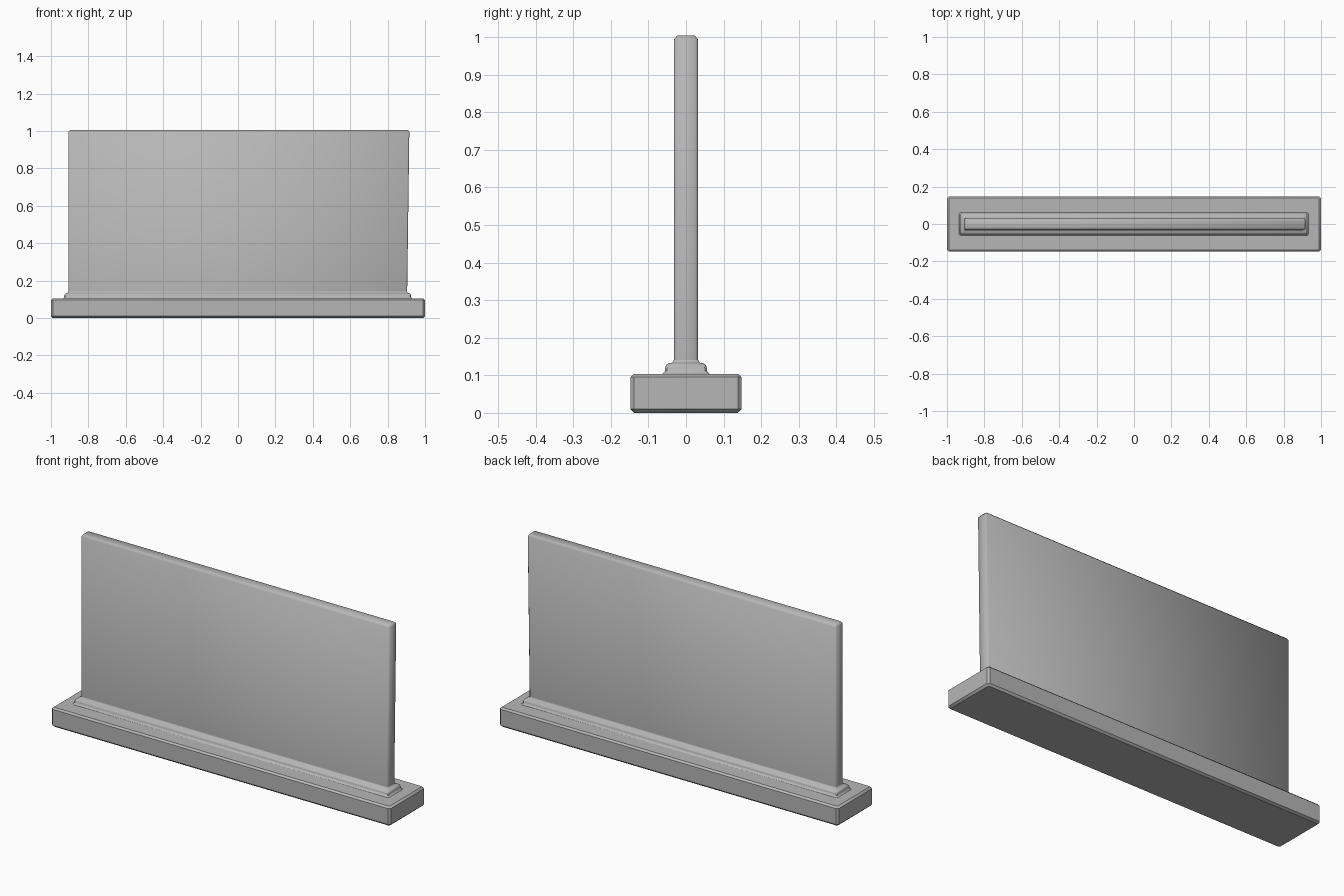
import bpy, bmesh, math

# Mid-grey paint shared by all parts
grey = bpy.data.materials.new("mid_grey")
grey.diffuse_color = (0.47, 0.47, 0.47, 1.0)


def loft(name, rings, sharp):
    """Stack chamfered rectangles (x0, x1, half_y, corner, z) into a closed solid."""
    bm = bmesh.new()
    loops = []
    for x0, x1, h, c, z in rings:
        outline = [(x0 + c, -h), (x1 - c, -h), (x1, -h + c), (x1, h - c),
                   (x1 - c, h), (x0 + c, h), (x0, h - c), (x0, -h + c)]
        loops.append([bm.verts.new((x, y, z)) for x, y in outline])
    for a, b in zip(loops, loops[1:]):
        for i in range(8):
            j = (i + 1) % 8
            bm.faces.new((a[i], a[j], b[j], b[i]))
    bm.faces.new(loops[0][::-1])
    bm.faces.new(loops[-1])
    mesh = bpy.data.meshes.new(name)
    bm.to_mesh(mesh)
    bm.free()
    for p in mesh.polygons:
        p.use_smooth = True
    mesh.set_sharp_from_angle(angle=math.radians(sharp))
    mesh.materials.append(grey)
    obj = bpy.data.objects.new(name, mesh)
    bpy.context.collection.objects.link(obj)
    return obj


# Plinth slab with chamfered edges
loft("base", [
    (-0.99, 0.99, 0.138, 0.006, 0.0),
    (-1.0, 1.0, 0.148, 0.010, 0.010),
    (-1.0, 1.0, 0.148, 0.010, 0.095),
    (-0.99, 0.99, 0.139, 0.006, 0.104),
], 40)

# Stepped moulding around the foot of the panel
loft("collar", [
    (-0.937, 0.934, 0.065, 0.006, 0.102),
    (-0.933, 0.930, 0.060, 0.006, 0.106),
    (-0.929, 0.926, 0.056, 0.006, 0.111),
    (-0.929, 0.926, 0.056, 0.006, 0.119),
    (-0.926, 0.923, 0.053, 0.006, 0.127),
    (-0.921, 0.918, 0.047, 0.006, 0.132),
    (-0.912, 0.909, 0.037, 0.006, 0.133),
    (-0.909, 0.906, 0.034, 0.006, 0.137),
    (-0.907, 0.904, 0.032, 0.006, 0.142),
], 40)

# Upright panel, its right edge leaning slightly outward
loft("panel", [
    (-0.907, 0.904, 0.032, 0.007, 0.105),
    (-0.907, 0.916, 0.032, 0.007, 0.994),
    (-0.899, 0.908, 0.023, 0.005, 1.004),
], 50)
